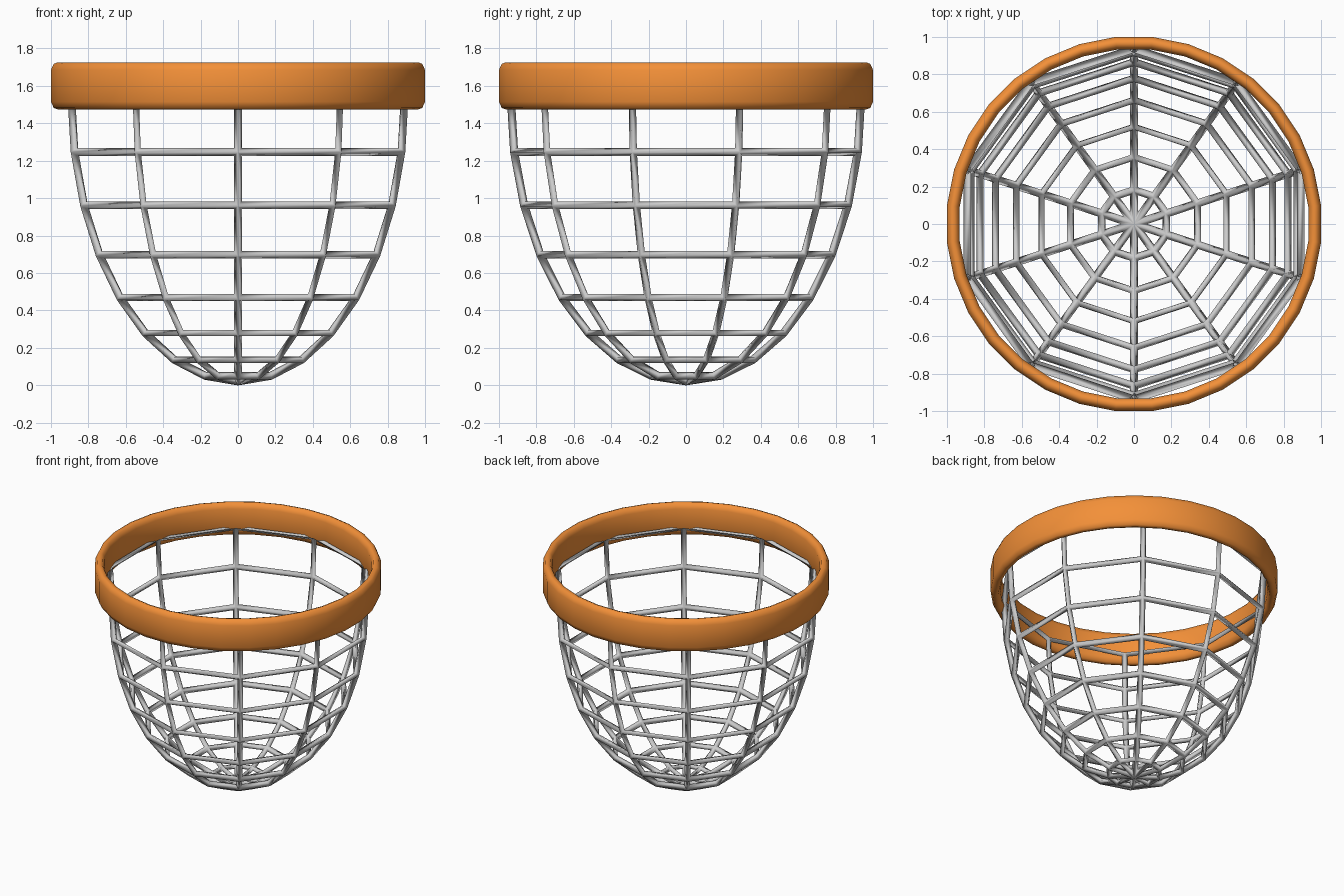
import bpy, bmesh
from math import sin, cos, pi, radians

if "Cube" in bpy.data.objects:
    bpy.data.objects.remove(bpy.data.objects["Cube"])


def lathe(name, profile, segments, start, closed=False):
    """Spin an (r, z) profile around z; r = 0 becomes a single pole vertex."""
    bm = bmesh.new()
    rows = []
    for r, z in profile:
        if r < 1e-6:
            rows.append([bm.verts.new((0, 0, z))] * segments)
        else:
            rows.append([bm.verts.new((r * cos(start + 2 * pi * k / segments),
                                       r * sin(start + 2 * pi * k / segments), z))
                         for k in range(segments)])
    pairs = list(zip(rows, rows[1:])) + ([(rows[-1], rows[0])] if closed else [])
    for a, b in pairs:
        for k in range(segments):
            n = (k + 1) % segments
            quad = list(dict.fromkeys((a[k], a[n], b[n], b[k])))
            bm.faces.new(quad)
    bmesh.ops.recalc_face_normals(bm, faces=bm.faces)
    mesh = bpy.data.meshes.new(name)
    bm.to_mesh(mesh)
    bm.free()
    obj = bpy.data.objects.new(name, mesh)
    bpy.context.collection.objects.link(obj)
    return obj


# Wire basket: half ellipsoid, 10 spokes and 7 rings, no wire on the open edge
R, BASE, H, RINGS = 0.937, 0.02, 1.525, 8
bowl = [(R * sin(i * pi / 2 / RINGS), BASE + H * (1 - cos(i * pi / 2 / RINGS)))
        for i in range(RINGS + 1)]
basket = lathe("wire_basket", bowl, 10, radians(90))
wire = basket.modifiers.new("wire", 'WIREFRAME')
wire.thickness = 0.043
wire.offset = 0
wire.use_boundary = False
wire.use_even_offset = True
for p in basket.data.polygons:
    p.use_smooth = True

# Rim band: rounded tall section around the mouth, flats facing the axes
SEG = 32
k = 1 / cos(pi / SEG)
section = [(1.0, 1.515), (1.0, 1.685), (0.985, 1.718), (0.966, 1.725), (0.946, 1.718),
           (0.932, 1.685), (0.932, 1.515), (0.946, 1.482), (0.966, 1.475), (0.985, 1.482)]
rim = lathe("rim_band", [(r * k, z) for r, z in section], SEG, pi / SEG, closed=True)
for p in rim.data.polygons:
    p.use_smooth = True
orange = bpy.data.materials.new("orange")
orange.diffuse_color = (0.9, 0.28, 0.04, 1)
orange.use_nodes = True
orange.node_tree.nodes["Principled BSDF"].inputs["Base Color"].default_value = orange.diffuse_color
rim.data.materials.append(orange)
